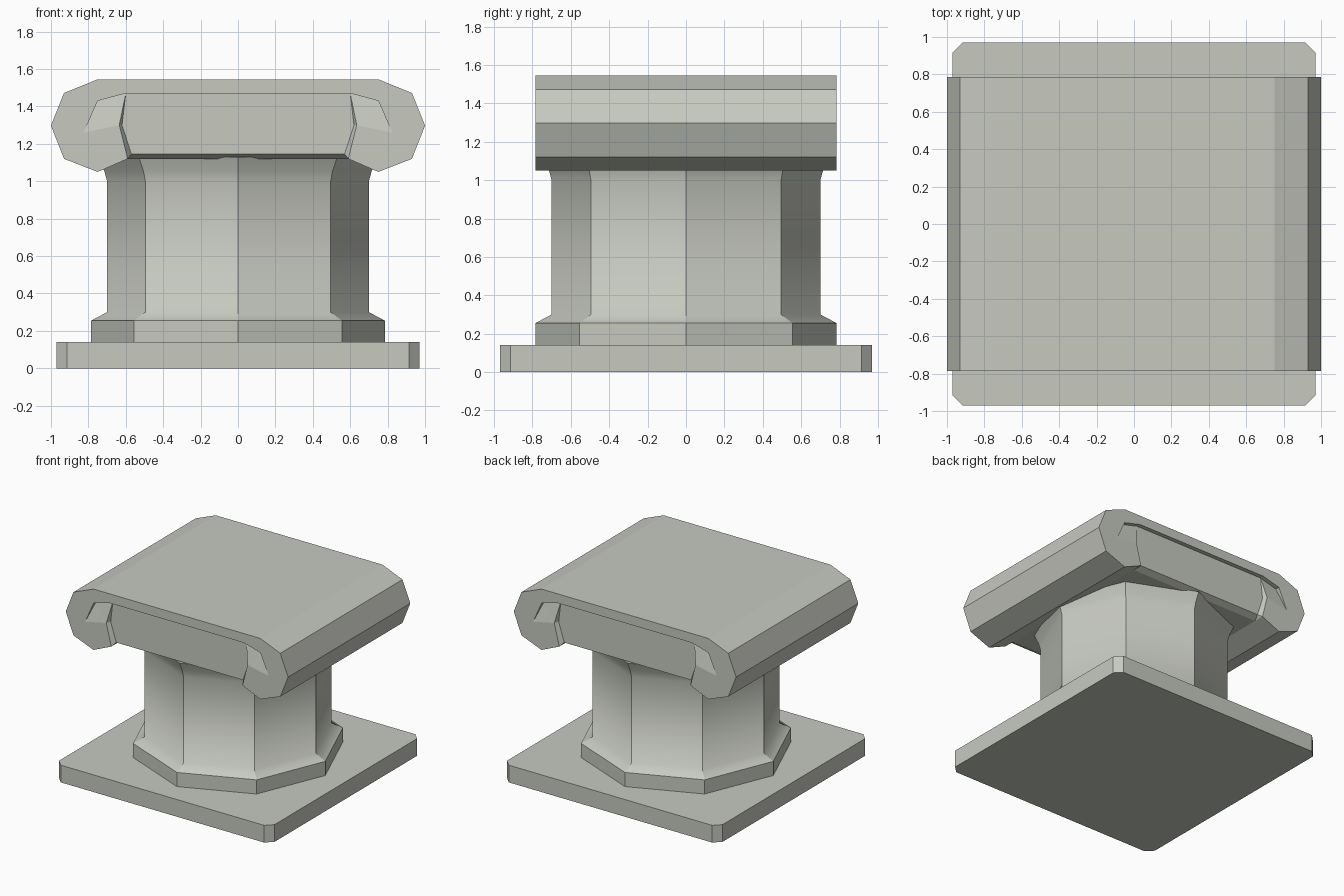
import bpy, bmesh, math

if "Cube" in bpy.data.objects:
    bpy.data.objects.remove(bpy.data.objects["Cube"])

stone = bpy.data.materials.new("pale grey stone")
stone.diffuse_color = (0.57, 0.59, 0.53, 1)
stone.use_nodes = True
stone.node_tree.nodes["Principled BSDF"].inputs["Base Color"].default_value = stone.diffuse_color


def finish(name, bm):
    bmesh.ops.recalc_face_normals(bm, faces=bm.faces)
    me = bpy.data.meshes.new(name)
    bm.to_mesh(me)
    bm.free()
    me.materials.append(stone)
    ob = bpy.data.objects.new(name, me)
    bpy.context.collection.objects.link(ob)
    return ob


def stack(name, rings, sharp_z=None):
    """Skin closed rings of 3D points, capped at both ends."""
    bm = bmesh.new()
    vs = [[bm.verts.new(p) for p in r] for r in rings]
    n = len(rings[0])
    for a, b in zip(vs, vs[1:]):
        for i in range(n):
            j = (i + 1) % n
            f = bm.faces.new((a[i], a[j], b[j], b[i]))
            f.smooth = sharp_z is not None
    bm.faces.new(vs[0][::-1])
    bm.faces.new(vs[-1])
    if sharp_z is not None:
        # corners stay crisp, the flares blend softly into the shaft
        for e in bm.edges:
            z0, z1 = (v.co.z for v in e.verts)
            if abs(z0 - z1) > 1e-4 or any(abs(z0 - z) < 1e-4 for z in sharp_z):
                e.smooth = False
    return finish(name, bm)


# square foot with clipped corners
h, c = 0.97, 0.055
sq = [(h - c, -h), (h, -h + c), (h, h - c), (h - c, h),
      (-h + c, h), (-h, h - c), (-h, -h + c), (-h + c, -h)]
stack("base_plate", [[(x, y, z) for x, y in sq] for z in (0, 0.14)])

# eight-sided shaft with foot ring and flared neck
profile = [(0.785, 0.14), (0.785, 0.255), (0.70, 0.30), (0.70, 1.0),
           (0.715, 1.055), (0.75, 1.13)]
stack("column_shaft",
      [[(r * math.cos(i * math.pi / 4), r * math.sin(i * math.pi / 4), z)
        for i in range(8)] for r, z in profile],
      sharp_z=(0.14, 0.255, 1.13))

# scroll capital, built as one quarter repeated in four mirrored copies
F, D, U = 0.785, 0.75, 0.70      # front plane, recessed plane, underside lip
foot = (0.59, 1.12)
outline = [foot, (0.75, 1.05), (0.93, 1.12), (1.0, 1.297),
           (0.93, 1.472), (0.75, 1.545), (0, 1.545)]
s1, s2, s3, s4 = (0.635, 1.30), (0.825, 1.26), (0.75, 1.43), (0.60, 1.47)
p1, p0 = (0.62, 1.30), (0.57, 1.145)


def at(y, *pts):
    return [(x, y, z) for x, z in pts]


quarter = [
    # raised scroll band
    at(F, *outline, (0, 1.47), s4, s3, s2, s1),
    # recessed panel, ramp into the scroll, and the step walls
    at(D, (0, 1.47), s4, p1, p0, (0, 1.145)),
    at(F, s1, s2) + at(D, s3),
    at(F, s1) + at(D, s3, s4),
    at(F, s1) + at(D, s4, p1),
    at(F, (0, 1.47), s4) + at(D, s4, (0, 1.47)),
    at(F, s4, s3) + at(D, s3, s4),
    at(F, s3, s2) + at(D, s3),
    at(F, foot, s1) + at(D, p1, p0),
    # underside
    at(F, foot) + at(D, p0) + at(U, foot),
    at(D, p0, (0, 1.145)) + at(U, (0, 1.12), foot),
    at(U, foot, (0, 1.12)) + at(0, (0, 1.12), foot),
    at(F, outline[1], foot) + at(U, foot) + at(0, foot, outline[1]),
]
# outer roll and top
for a, b in zip(outline[1:], outline[2:]):
    quarter.append(at(F, a, b) + at(0, b, a))

bm = bmesh.new()
for sx in (1, -1):
    for sy in (1, -1):
        for face in quarter:
            bm.faces.new([bm.verts.new((x * sx, y * sy, z)) for x, y, z in face])
bmesh.ops.remove_doubles(bm, verts=bm.verts, dist=0.0005)
finish("scroll_capital", bm)
